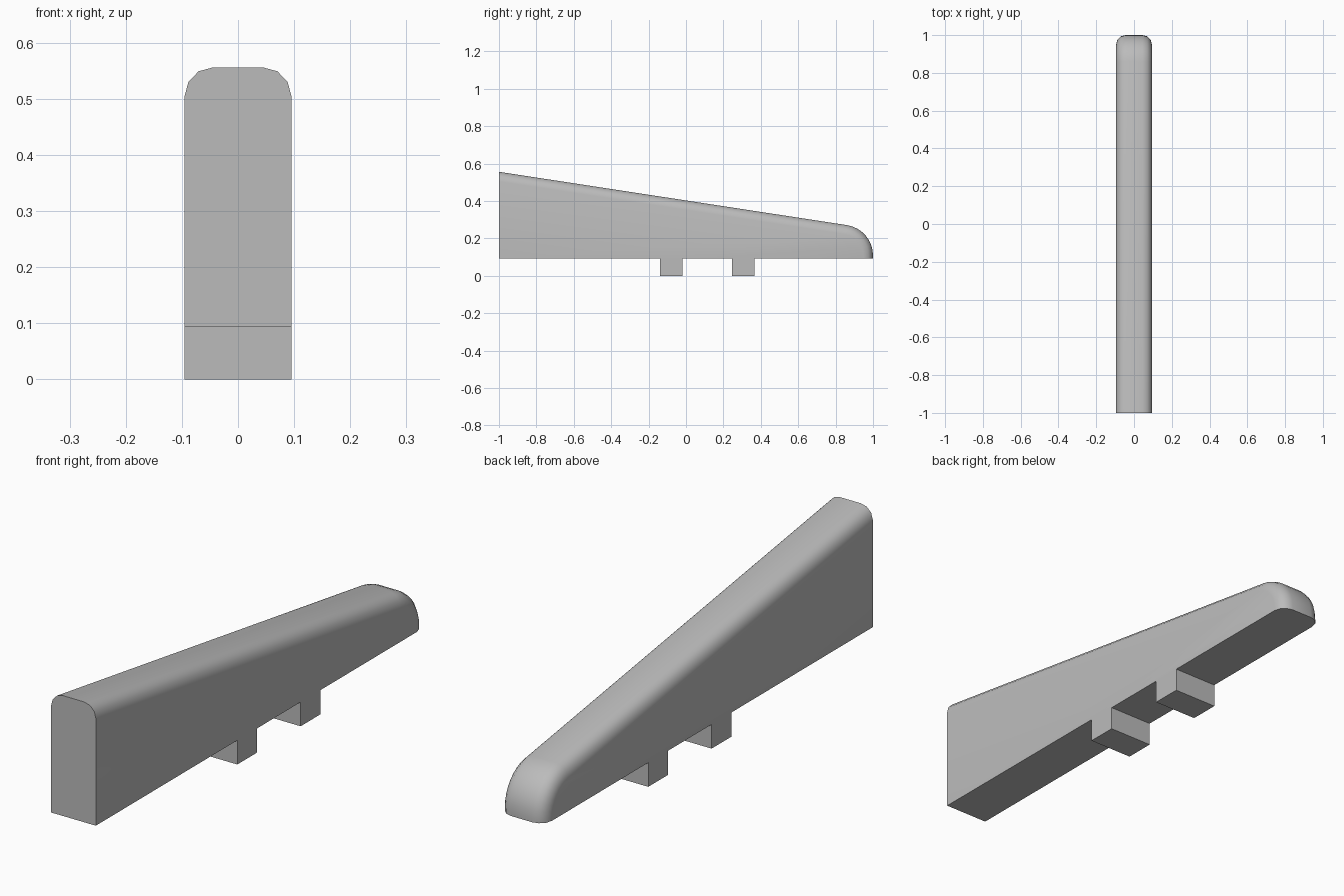
import bpy
import bmesh
import math

cube = bpy.data.objects.get("Cube")
if cube:
    bpy.data.objects.remove(cube, do_unlink=True)

HALF_WIDTH = 0.095
BASE = 0.093
ROUND = 0.05

grey = bpy.data.materials.new("plain grey")
grey.use_nodes = True
colour = (0.5, 0.5, 0.5, 1)
grey.diffuse_color = colour
grey.node_tree.nodes["Principled BSDF"].inputs["Base Color"].default_value = colour

# Upper outline: sloping top, then a quarter-round nose
top = [(-1, 0.556)]
for i in range(9):
    a = math.radians(81 - 81 * i / 8)
    top.append((0.835 + 0.165 * math.cos(a), 0.108 + 0.165 * math.sin(a)))
top.append((1, BASE))

# Underside outline with two square pegs, running back to front
under = []
for start, end in ((0.245, 0.365), (-0.14, -0.02)):
    under += [(end, BASE), (end, 0), (start, 0), (start, BASE)]
under.append((-1, BASE))

# Extrude the side outline across the width
bm = bmesh.new()
side = bm.faces.new([bm.verts.new((-HALF_WIDTH, y, z)) for y, z in top + under])
extruded = bmesh.ops.extrude_face_region(bm, geom=[side])["geom"]
moved = [g for g in extruded if isinstance(g, bmesh.types.BMVert)]
bmesh.ops.translate(bm, vec=(2 * HALF_WIDTH, 0, 0), verts=moved)
bmesh.ops.recalc_face_normals(bm, faces=bm.faces)

# Round both long edges of the top and nose
rims = [e for e in bm.edges
        if abs(e.verts[0].co.x - e.verts[1].co.x) < 0.001
        and any(f.normal.z > 0.1 or f.normal.y > 0.9 for f in e.link_faces)
        and max(v.co.z for v in e.verts) > BASE + 0.001
        and min(v.co.z for v in e.verts) > BASE - 0.001]
bmesh.ops.bevel(bm, geom=rims, offset=ROUND, offset_type='OFFSET',
                segments=3, profile=0.5, affect='EDGES', clamp_overlap=False)
bmesh.ops.recalc_face_normals(bm, faces=bm.faces)

mesh = bpy.data.meshes.new("wedge_body")
bm.to_mesh(mesh)
bm.free()
mesh.materials.append(grey)
body = bpy.data.objects.new("wedge_body_with_pegs", mesh)
bpy.context.collection.objects.link(body)

# Smooth the rounding but keep the flat ends crisp
bpy.context.view_layer.objects.active = body
body.select_set(True)
bpy.ops.object.shade_smooth_by_angle(angle=math.radians(35))
